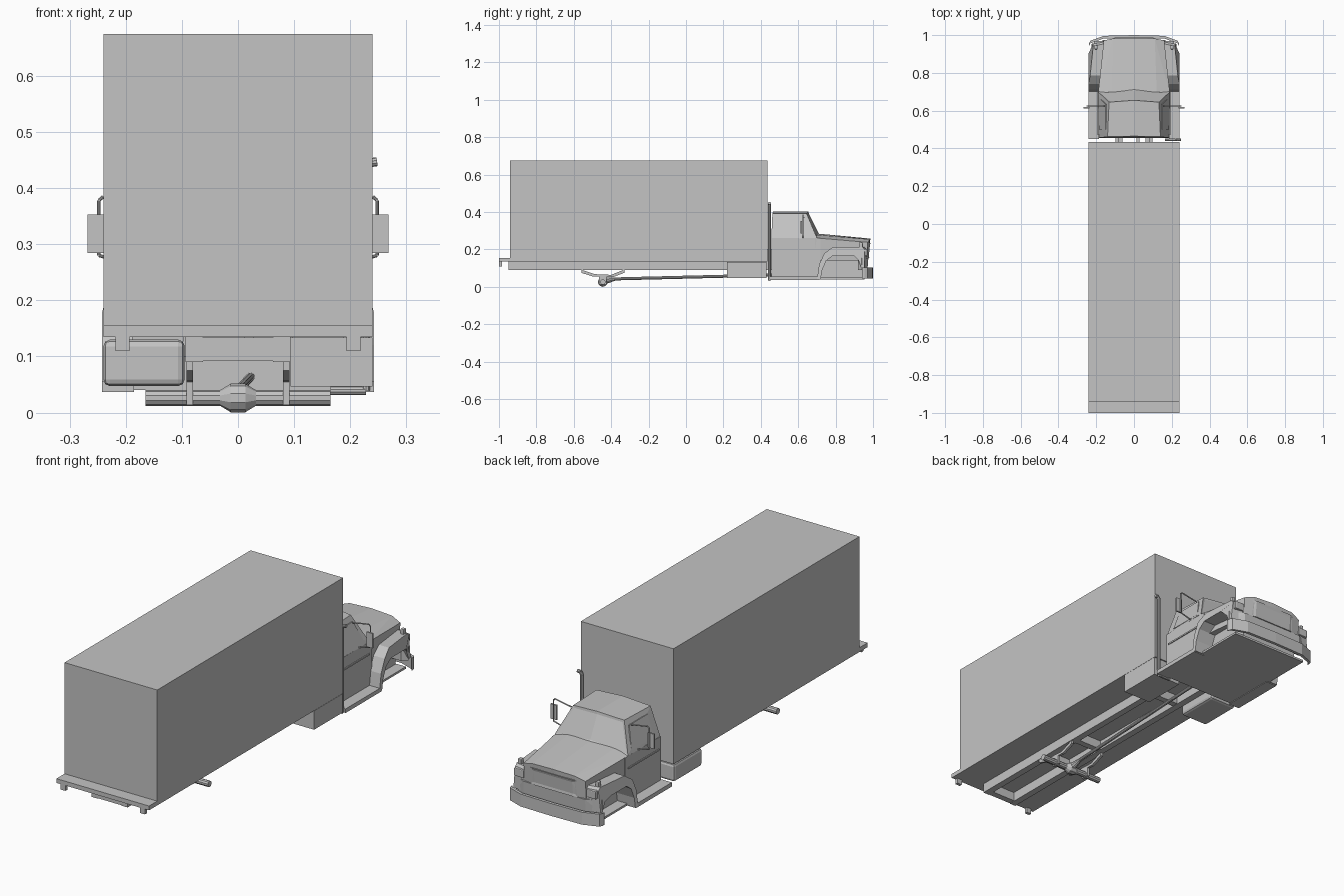
import bpy, bmesh
from math import radians
from mathutils import Vector

cube = bpy.data.objects.get("Cube")
if cube:
    bpy.data.objects.remove(cube, do_unlink=True)

paint = bpy.data.materials.new("light_grey")
paint.use_nodes = True
GREY = (0.55, 0.55, 0.55, 1)
paint.diffuse_color = GREY
paint.node_tree.nodes["Principled BSDF"].inputs["Base Color"].default_value = GREY


def finish(name, bm):
    bmesh.ops.recalc_face_normals(bm, faces=bm.faces)
    mesh = bpy.data.meshes.new(name)
    bm.to_mesh(mesh)
    bm.free()
    mesh.materials.append(paint)
    obj = bpy.data.objects.new(name, mesh)
    bpy.context.collection.objects.link(obj)
    return obj


def box(name, x, y, z, bevel=0):
    bm = bmesh.new()
    bmesh.ops.create_cube(bm, size=1)
    for v in bm.verts:
        v.co = [lo + (c + 0.5) * (hi - lo) for c, (lo, hi) in zip(v.co, (x, y, z))]
    if bevel:
        bmesh.ops.bevel(bm, geom=bm.edges[:], offset=bevel, segments=2,
                        profile=0.5, affect='EDGES')
    return finish(name, bm)


def hull(name, half, inset_rule=None):
    """Convex shell from points mirrored over x; faces passing the rule are inset."""
    bm = bmesh.new()
    for x, y, z in half:
        for s in ((1, -1) if x else (1,)):
            bm.verts.new((s * x, y, z))
    bmesh.ops.convex_hull(bm, input=bm.verts)
    bmesh.ops.dissolve_limit(bm, angle_limit=radians(2), verts=bm.verts, edges=bm.edges)
    bmesh.ops.recalc_face_normals(bm, faces=bm.faces)
    if inset_rule:
        panes = [f for f in bm.faces if inset_rule(f.normal)]
        bmesh.ops.inset_region(bm, faces=panes, thickness=0.012, depth=-0.003)
    return finish(name, bm)


def prism(name, outline, axis, lo, hi):
    """Extrude a closed outline: (y, z) along x, or (x, y) along z."""
    bm = bmesh.new()
    place = (lambda a, b: (lo, a, b)) if axis == 'x' else (lambda a, b: (a, b, lo))
    face = bm.faces.new([bm.verts.new(place(a, b)) for a, b in outline])
    out = bmesh.ops.extrude_face_region(bm, geom=[face])
    move = Vector((hi - lo, 0, 0)) if axis == 'x' else Vector((0, 0, hi - lo))
    bmesh.ops.translate(bm, vec=move,
                        verts=[g for g in out["geom"] if isinstance(g, bmesh.types.BMVert)])
    return finish(name, bm)


def rod(name, a, b, r1, r2=None, sides=10):
    a, b = Vector(a), Vector(b)
    bm = bmesh.new()
    bmesh.ops.create_cone(bm, cap_ends=True, segments=sides, radius1=r1,
                          radius2=r1 if r2 is None else r2, depth=(b - a).length)
    turn = (b - a).to_track_quat('Z', 'Y')
    for v in bm.verts:
        v.co = turn @ v.co + (a + b) / 2
    return finish(name, bm)


def tube(name, points, radius):
    for i, (a, b) in enumerate(zip(points, points[1:])):
        rod(f"{name}_{i + 1}", a, b, radius)


def mirror(obj):
    mod = obj.modifiers.new("Mirror", 'MIRROR')
    mod.use_axis = (True, False, False)
    # Mirror around the world origin, where every object sits
    return obj


# Cargo body and rear deck
box("cargo_box", (-0.24, 0.24), (-0.94, 0.435), (0.135, 0.675))
box("rear_deck", (-0.24, 0.24), (-1, -0.935), (0.135, 0.155))
mirror(box("deck_bracket", (0.193, 0.218), (-1, -0.985), (0.11, 0.137)))

# Ladder frame
mirror(box("frame_rail", (0.062, 0.094), (-0.95, 0.47), (0.09, 0.136)))
for i, y in enumerate((-0.95, -0.56, -0.34, 0.2)):
    box(f"cross_member_{i + 1}", (-0.094, 0.094), (y, y + 0.03), (0.092, 0.134))

# Rear axle, springs and driveshaft
AXLE_Y, AXLE_Z = -0.445, 0.026
rod("rear_axle", (-0.165, AXLE_Y, AXLE_Z), (0.165, AXLE_Y, AXLE_Z), 0.014)
for s, side in ((1, "left"), (-1, "right")):
    rod(f"differential_{side}", (s * 0.012, AXLE_Y, AXLE_Z), (s * 0.032, AXLE_Y, AXLE_Z), 0.026, 0.014)
rod("differential_case", (-0.013, AXLE_Y, AXLE_Z), (0.013, AXLE_Y, AXLE_Z), 0.026)
mirror(prism("leaf_spring", [(-0.56, 0.092), (-0.56, 0.075), (-0.5, 0.056), (-0.39, 0.052),
                             (-0.33, 0.075), (-0.33, 0.092), (-0.4, 0.064), (-0.49, 0.068)],
             'x', 0.08, 0.092))
mirror(box("spring_seat", (0.08, 0.092), (-0.465, -0.425), (0.013, 0.06)))
rod("pinion_housing", (0, AXLE_Y, 0.03), (0.002, -0.38, 0.042), 0.02, 0.009)
rod("driveshaft", (0.002, -0.4, 0.042), (0.022, 0.46, 0.063), 0.008)

# Fuel tank and tool box
box("fuel_tank", (-0.24, -0.095), (0.22, 0.43), (0.047, 0.13), bevel=0.012)
box("tool_box", (0.094, 0.24), (0.22, 0.43), (0.046, 0.134))

# Cab shell with inset windscreen
hull("cabin", [(0.188, 0.456, 0.255), (0.19, 0.7, 0.262), (0.14, 0.462, 0.392),
               (0.132, 0.645, 0.392), (0, 0.465, 0.402), (0, 0.655, 0.402), (0, 0.715, 0.28)],
     lambda n: n.y > 0.5 and n.z > 0.1)
box("cab_lower", (-0.189, 0.189), (0.456, 0.72), (0.045, 0.26))
box("cab_floor", (-0.2, 0.2), (0.456, 0.955), (0.04, 0.05))
mirror(box("running_board", (0.185, 0.242), (0.45, 0.715), (0.037, 0.056)))
mirror(prism("side_window", [(0.5, 0.272), (0.668, 0.272), (0.635, 0.37), (0.5, 0.37)],
             'x', 0.18, 0.184))
window = bpy.data.objects["side_window"]
for v in window.data.vertices:
    # Lean the pane with the cabin side
    v.co.x += 0.002 - (v.co.z - 0.272) * 0.36
mirror(box("door_trim", (0.186, 0.193), (0.47, 0.7), (0.2, 0.207)))

# Hood, engine bay and grille
hull("hood", [(0.19, 0.69, 0.262), (0.188, 0.69, 0.14), (0.16, 0.972, 0.238), (0.16, 0.965, 0.14),
              (0.12, 0.7, 0.278), (0.11, 0.982, 0.254), (0, 0.7, 0.285), (0, 0.986, 0.258),
              (0.12, 0.972, 0.14)])
box("engine_bay", (-0.15, 0.15), (0.7, 0.95), (0.045, 0.16))
hull("grille", [(0.13, 0.975, 0.232), (0.13, 0.97, 0.155), (0.1, 0.987, 0.235),
                (0.1, 0.98, 0.155), (0.13, 0.95, 0.232), (0.13, 0.95, 0.155)],
     lambda n: n.y > 0.9)
hull("front_valance", [(0.225, 0.94, 0.155), (0.225, 0.94, 0.09), (0.16, 0.975, 0.155),
                       (0.16, 0.97, 0.09), (0.2, 0.92, 0.155), (0.2, 0.92, 0.09)])

# Fenders, tapered in at the nose
fender = prism("front_fender", [(0.7, 0.04), (0.712, 0.12), (0.74, 0.18), (0.785, 0.212),
                                (0.955, 0.214), (0.968, 0.2), (0.965, 0.1), (0.95, 0.1),
                                (0.935, 0.14), (0.9, 0.166), (0.785, 0.166), (0.75, 0.14),
                                (0.728, 0.09), (0.72, 0.04)], 'x', 0.15, 0.242)
for v in fender.data.vertices:
    if v.co.x > 0.2 and v.co.y > 0.92:
        v.co.x = 0.226
        v.co.y -= 0.012
    if v.co.x > 0.2 and v.co.z > 0.2:
        v.co.x -= 0.01
mirror(fender)
mirror(box("headlight", (0.162, 0.212), (0.945, 0.97), (0.165, 0.203), bevel=0.004))
mirror(box("marker_lamp", (0.192, 0.21), (0.925, 0.945), (0.21, 0.237), bevel=0.004))

# Wrap-around bumper
half = [(0.238, 0.955), (0.232, 0.97), (0.16, 0.996), (0, 1)]
front = half + [(-x, y) for x, y in half[-2::-1]]
prism("front_bumper", front + [(x, y - 0.014) for x, y in reversed(front)], 'z', 0.045, 0.103)

# Mirrors on tube brackets
for s, side in ((1, "left"), (-1, "right")):
    box(f"mirror_{side}", sorted((s * 0.236, s * 0.268)), (0.612, 0.62), (0.284, 0.353))
    tube(f"mirror_bracket_{side}",
         [(s * x, 0.625, z) for x, z in ((0.155, 0.37), (0.24, 0.385), (0.248, 0.378),
                                         (0.248, 0.28), (0.185, 0.262))], 0.003)

# Exhaust stack behind the cab
tube("exhaust", [(0.165, 0.446, 0.039), (0.228, 0.446, 0.039), (0.228, 0.446, 0.435),
                 (0.233, 0.446, 0.445), (0.248, 0.446, 0.447)], 0.008)
for i, x in enumerate((-0.09, 0.02, 0.09)):
    box(f"cab_mount_{i + 1}", (x - 0.008, x + 0.008), (0.43, 0.46), (0.1, 0.2))
